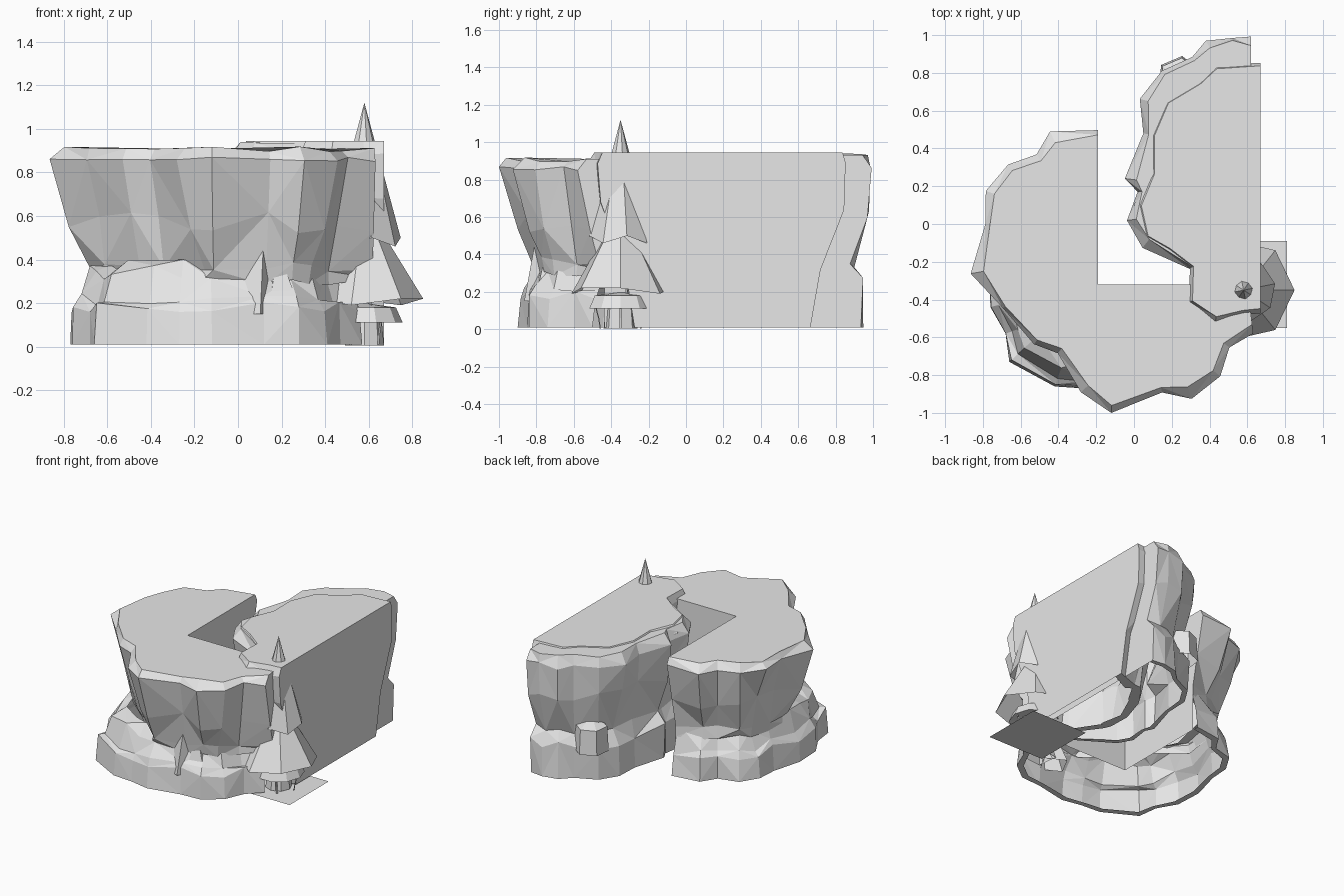
import bpy, bmesh, math, random
from mathutils import Vector

cube = bpy.data.objects.get("Cube")
if cube:
    bpy.data.objects.remove(cube)

stone = bpy.data.materials.new("pale grey stone")
stone.use_nodes = True
stone.diffuse_color = (0.8, 0.8, 0.8, 1)
stone.node_tree.nodes["Principled BSDF"].inputs["Base Color"].default_value = (0.8, 0.8, 0.8, 1)


def finish(name, bm):
    bmesh.ops.recalc_face_normals(bm, faces=bm.faces)
    mesh = bpy.data.meshes.new(name)
    bm.to_mesh(mesh)
    bm.free()
    mesh.materials.append(stone)
    ob = bpy.data.objects.new(name, mesh)
    bpy.context.collection.objects.link(ob)
    return ob


def cliff(name, outline, levels, corners=(), seed=1, rough=0.02, closed=True, foot=0.01):
    """Loft a rocky outline through (height, inset, height jitter) levels.
    A closed cliff gets flat cut walls down to the foot height and a flat top."""
    rng = random.Random(seed)
    pts = [Vector(p) for p in outline]
    cor = [Vector(c) for c in corners]
    n = len(pts)
    inward = []
    for i in range(n):
        if i == 0:
            d = ((cor[-1] if cor else pts[-1]) - pts[0]).normalized() * .75
        elif i == n - 1:
            d = ((cor[0] if cor else pts[0]) - pts[-1]).normalized() * .75
        else:
            # noses recede further at their foot than hollows do
            t = pts[i + 1] - pts[i - 1]
            d = Vector((-t.y, t.x)).normalized()
            nose = ((pts[i - 1] + pts[i + 1]) / 2 - pts[i]).dot(d)
            d *= max(.55, min(1.1, .8 + 3 * nose))
        inward.append(d)
    bm = bmesh.new()
    rings = []
    for z, inset, dz in levels:
        ring = []
        for i in range(n):
            j = rng.uniform(-rough, rough) if dz else 0
            p = pts[i] + inward[i] * (inset + j)
            ring.append(bm.verts.new((p.x, p.y, z + rng.uniform(-dz, dz))))
        rings.append(ring)
    # faceted rock face
    for k in range(len(rings) - 1):
        a, b = rings[k], rings[k + 1]
        for i in range(n - 1):
            q = [a[i], a[i + 1], b[i + 1], b[i]]
            if (i + k) % 2:
                q = q[1:] + q[:1]
            bm.faces.new((q[0], q[1], q[2]))
            bm.faces.new((q[0], q[2], q[3]))
    if closed:
        ends = [[r[-1] for r in rings], [r[0] for r in rings]]
        if levels[0][0] > foot:
            ends = [[bm.verts.new((e[0].co.x, e[0].co.y, foot))] + e for e in ends]
        mid = [[bm.verts.new((c.x, c.y, z)) for z in (foot, levels[-1][0])] for c in cor]
        columns = [ends[0]] + mid + [ends[1]]
        for a, b in zip(columns, columns[1:]):
            bm.faces.new(a + b[::-1])
        bm.faces.new(rings[-1] + [c[-1] for c in mid])
    return finish(name, bm)


def cone(name, center, tiers, sides, twist=0.0, droop=0.0, lean=(0, 0)):
    """Stack of rings given as (radius, height); zero radius makes a tip, moved by lean."""
    bm = bmesh.new()
    prev = None
    for r, z in tiers:
        if r == 0:
            ring = [bm.verts.new((center[0] + lean[0], center[1] + lean[1], z))]
        else:
            ring = []
            for i in range(sides):
                a = 2 * math.pi * i / sides + twist
                ring.append(bm.verts.new((center[0] + r * math.cos(a), center[1] + r * math.sin(a),
                                          z + droop * (-1) ** i)))
        if prev:
            for i in range(sides):
                j = (i + 1) % sides
                if len(ring) == 1:
                    bm.faces.new((prev[i], prev[j], ring[0]))
                else:
                    bm.faces.new((prev[i], prev[j], ring[j], ring[i]))
        prev = ring
    return finish(name, bm)


# Main plateau wrapping around the notch
plateau = [(-.19, .51), (-.44, .48), (-.51, .36), (-.67, .32), (-.77, .17), (-.78, 0), (-.85, -.26),
           (-.70, -.45), (-.54, -.65), (-.40, -.68), (-.27, -.88), (-.12, -.99), (.15, -.90),
           (.30, -.91), (.45, -.80), (.50, -.65), (.63, -.57)]
cliff("main_plateau", plateau,
      [(.30, .165, .02), (.37, .155, .03), (.57, .085, .05), (.86, 0, .012), (.907, .035, .012)],
      corners=[(.60, -.32), (-.19, -.32)], seed=4, rough=.018)

# Stepped base ledge below the plateau, with a thin underside rim
ledge = [(-.19, .44), (-.40, .41), (-.47, .30), (-.62, .26), (-.70, .13), (-.71, -.02), (-.77, -.24),
         (-.76, -.44), (-.68, -.58), (-.66, -.73), (-.42, -.86), (-.27, -.87), (-.12, -.90),
         (.12, -.85), (.28, -.84), (.41, -.74), (.47, -.60), (.57, -.50)]
cliff("base_ledge", ledge,
      [(.01, .05, 0), (.01, 0, 0), (.18, .015, .025), (.215, .05, .03), (.34, .11, .035), (.37, .20, .03)],
      corners=[(.5, -.4), (-.19, -.32)], seed=9, rough=.014, closed=False)

# Right ridge, cut flat on its outer side
ridge = [(.67, .86), (.43, .85), (.34, .76), (.16, .66), (.08, .47), (.09, .27), (.01, .10), (.05, -.08),
         (.18, -.15), (.30, -.23), (.28, -.42), (.43, -.52), (.58, -.48), (.67, -.47)]
cliff("right_ridge", ridge,
      [(.01, .34, 0), (.01, .26, 0), (.33, .20, .02), (.66, .02, .03), (.89, 0, .01), (.945, .03, 0)],
      seed=6, rough=.015)

# Outer crag around the back of the ridge
crag = [(.62, .98), (.52, 1.0), (.38, .97), (.31, .88), (.14, .82), (.04, .66), (.05, .48),
        (-.04, .24), (.01, .17), (-.03, .02), (.05, -.12), (.30, -.24)]
cliff("back_crag", crag,
      [(.01, .10, 0), (.01, .06, 0), (.25, .06, .03), (.34, .12, .03), (.62, .03, .05),
       (.86, 0, .012), (.935, .04, .006)],
      corners=[(.62, -.2)], seed=12, rough=.018)

# Buttresses leaning on the front and the back
cone("front_buttress", (.07, -.76), [(.11, .15), (0, .56)], 4, twist=.3, lean=(.05, -.03))
cone("front_right_buttress", (.21, -.74), [(.11, .15), (0, .45)], 4, twist=.9, lean=(-.03, 0))
cone("back_buttress", (.24, .77), [(.12, .22), (.11, .40), (0, .45)], 6, twist=.4, lean=(.03, -.05))

# Conifer: two foliage tiers, flared skirt, trunk and roots
spot = (.58, -.35)
cone("tree_upper_foliage", spot, [(.17, .48), (0, 1.12)], 8, twist=.2, droop=.02)
cone("tree_lower_foliage", spot, [(.27, .205), (0, .66)], 7, droop=.015)
cone("tree_skirt", spot, [(.10, .12), (.175, .112), (.145, .18), (0, .20)], 10)
cone("tree_trunk", spot, [(.09, .005), (.08, .12)], 8)
for i in range(6):
    a = i * math.pi / 3
    c, s = math.cos(a), math.sin(a)
    bm = bmesh.new()
    side = Vector((-s, c, 0)) * .006
    rows = [[bm.verts.new(Vector((spot[0] + r * c, spot[1] + r * s, z)) + k * side) for k in (-1, 1)]
            for r, z in ((.125, .005), (.135, .06), (.15, .11))]
    for p, q in zip(rows, rows[1:]):
        bm.faces.new((p[0], p[1], q[1], q[0]))
    finish(f"tree_root_{i + 1}", bm)

# Square ground patch under the tree
bm = bmesh.new()
bm.faces.new([bm.verts.new((.58 + .23 * u, -.32 + .23 * v, 0)) for u, v in ((-1, -1), (1, -1), (1, 1), (-1, 1))])
finish("ground_patch", bm)
